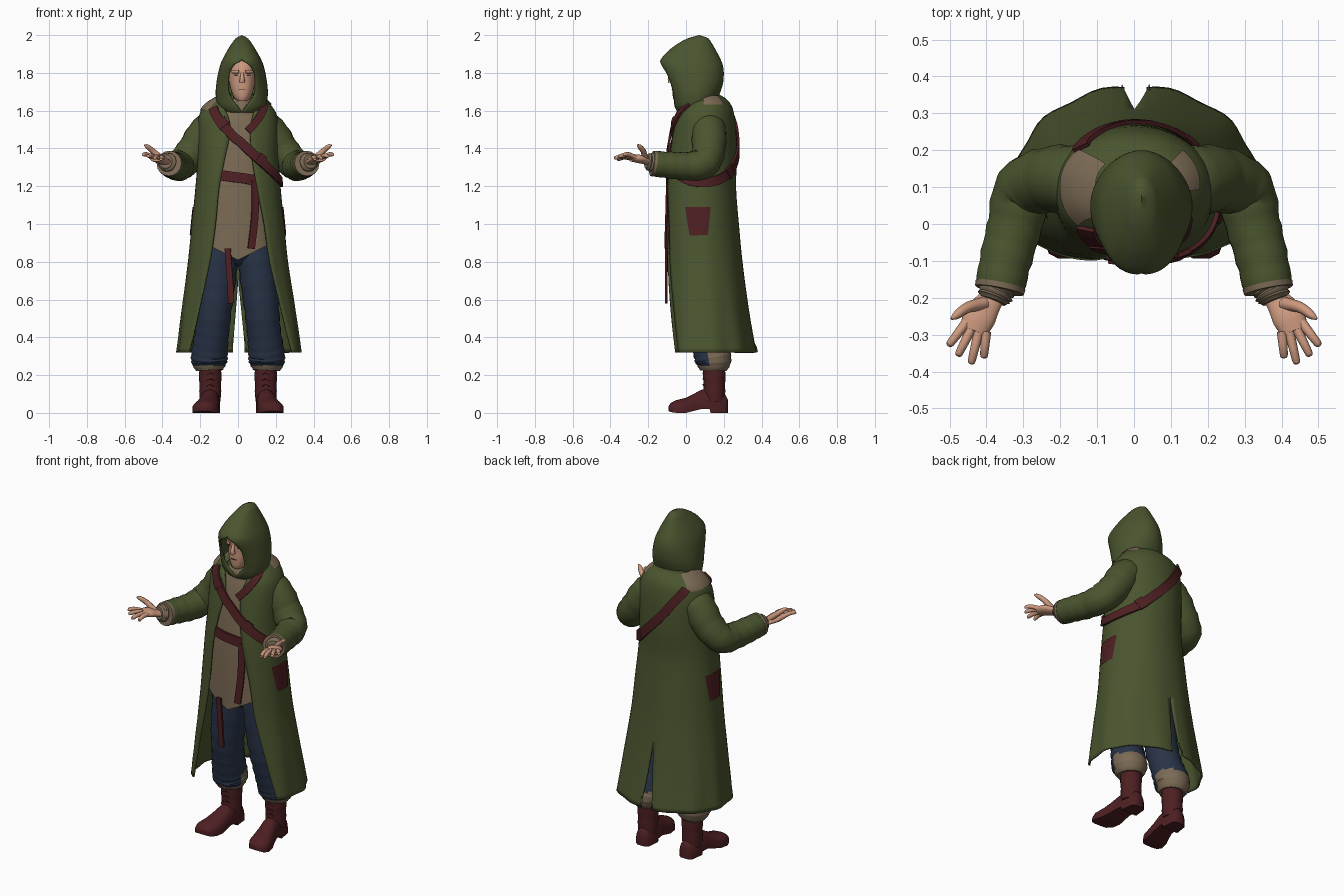
import bpy, bmesh
from math import sin, cos, asin, pi, radians, copysign
from mathutils import Vector

cube = bpy.data.objects.get("Cube")
if cube:
    bpy.data.objects.remove(cube, do_unlink=True)


def material(name, rgb):
    m = bpy.data.materials.new(name)
    m.use_nodes = True
    m.diffuse_color = (*rgb, 1)
    bsdf = m.node_tree.nodes["Principled BSDF"]
    bsdf.inputs["Base Color"].default_value = (*rgb, 1)
    bsdf.inputs["Roughness"].default_value = 0.9
    return m


GREEN = material("olive cloth", (0.069, 0.09, 0.028))
TAN = material("tan cloth", (0.20, 0.145, 0.09))
NAVY = material("navy cloth", (0.022, 0.034, 0.064))
RED = material("dark red leather", (0.075, 0.014, 0.016))
SKIN = material("skin", (0.61, 0.32, 0.21))
DARK = material("dark brown", (0.05, 0.02, 0.015))


def finish(name, bm, mats):
    mesh = bpy.data.meshes.new(name)
    bm.to_mesh(mesh)
    bm.free()
    for m in mats:
        mesh.materials.append(m)
    ob = bpy.data.objects.new(name, mesh)
    bpy.context.collection.objects.link(ob)
    bpy.ops.object.select_all(action='DESELECT')
    ob.select_set(True)
    bpy.context.view_layer.objects.active = ob
    bpy.ops.object.shade_smooth_by_angle(angle=radians(50))
    return ob


def at(rows, t):
    """Smooth interpolation of rows whose first entry is the parameter."""
    t = min(max(t, rows[0][0]), rows[-1][0])
    i = 0
    while i < len(rows) - 2 and t > rows[i + 1][0]:
        i += 1
    a, b = rows[i], rows[i + 1]
    p, q = rows[max(i - 1, 0)], rows[min(i + 2, len(rows) - 1)]
    h = b[0] - a[0]
    u = (t - a[0]) / h
    out = []
    for k in range(1, len(a)):
        m0 = (b[k] - p[k]) / (b[0] - p[0]) * h
        m1 = (q[k] - a[k]) / (q[0] - a[0]) * h
        c, d = b[k] - a[k], m0 + m1
        out.append(a[k] + u * (m0 + u * (3 * c - m0 - d + u * (d - 2 * c))))
    return out


def surf(rows, th, z):
    """Point on a garment: flattened in front, elliptical behind."""
    cx, rx, yf, yb = at(rows, z)[:4]
    e = 0.83 if sin(th) < 0 else 1
    x, y = [copysign(abs(v) ** e, v) for v in (cos(th), sin(th))]
    return Vector((cx + rx * x, (yf + yb) / 2 + (yb - yf) / 2 * y, z))


def surf_normal(rows, th, z):
    along = surf(rows, th + 0.02, z) - surf(rows, th - 0.02, z)
    up = surf(rows, th, z + 0.005) - surf(rows, th, z - 0.005)
    return along.cross(up).normalized()


def shell(name, rows, mat, steps, half=24, slit=0, fold=0, hem=0, thick=0):
    """Garment wall: rows are z, centre x, half width, front y, back y, gaps at -x and +x."""
    bm = bmesh.new()
    z0, z1 = rows[0][0], rows[-1][0]
    grid = []
    for j in range(steps + 1):
        z = z0 + (z1 - z0) * j / steps
        v = at(rows, z)
        gaps = v[4:] if len(v) > 4 else (0, 0)
        lo, hi = [asin(min(1, max(0, g) / v[1]) ** 1.2) for g in gaps]
        a, b = hi - pi / 2, 1.5 * pi - lo
        ths = [a + (pi / 2 - a) * i / half for i in range(half + 1)]
        ths += [pi / 2 + (b - pi / 2) * i / half for i in range(half + 1)]
        line = []
        for i, th in enumerate(ths):
            p = surf(rows, th, z)
            k = 1 + fold * max(0, 0.95 - z) * sin(11 * th)
            p.x, p.y = p.x * k, 0.1 + (p.y - 0.1) * k
            if i in (half, half + 1):
                p.x += (1 if i == half else -1) * slit * max(0, 0.7 - z)
            p.z += hem * abs(p.x) * max(0, 1 - (z - z0) / 0.3)
            line.append(bm.verts.new(p))
        grid.append(line)
    for r, s in zip(grid, grid[1:]):
        for i in range(2 * half + 1):
            if i != half:
                bm.faces.new((r[i], r[i + 1], s[i + 1], s[i]))
    bmesh.ops.remove_doubles(bm, verts=bm.verts, dist=0.0004)
    ob = finish(name, bm, [mat])
    if thick:
        mod = ob.modifiers.new("thickness", 'SOLIDIFY')
        mod.thickness, mod.offset = thick, -1
    return ob


def skin_rings(name, rings, mats):
    bm = bmesh.new()
    vs = [[bm.verts.new(p) for p in r] for r in rings]
    n = len(vs[0])
    for r, s in zip(vs, vs[1:]):
        for i in range(n):
            bm.faces.new((r[i], r[(i + 1) % n], s[(i + 1) % n], s[i]))
    bm.faces.new(vs[0])
    bm.faces.new(vs[-1])
    bmesh.ops.recalc_face_normals(bm, faces=bm.faces)
    return finish(name, bm, mats)


def tube(name, pts, mats, sides=16, flat=1, wrinkle=0, sub=4):
    """Round limb through points x, y, z, radius."""
    keys = [(i, *p) for i, p in enumerate(pts)]
    path = [at(keys, k / sub) for k in range((len(pts) - 1) * sub + 1)]
    pos = [Vector(p[:3]) for p in path]
    rings, side = [], None
    for k, p in enumerate(pos):
        t = (pos[min(k + 1, len(pos) - 1)] - pos[max(k - 1, 0)]).normalized()
        if side is None:
            side = t.cross(Vector((0, 1, 0) if abs(t.z) > 0.8 else (0, 0, 1)))
        side = (side - t * side.dot(t)).normalized()
        up = side.cross(t)
        r = path[k][3] * (1 + wrinkle * sin(2.3 * k))
        rings.append([p + side * r * cos(a) + up * r * flat * sin(a)
                      for a in (2 * pi * i / sides for i in range(sides))])
    return skin_rings(name, rings, mats)


def strap(name, rows, path, half, mat=RED, lift=0.008, thick=0.006):
    """Leather strip lying on a garment, through (angle, height) points."""
    keys = [(i, *p) for i, p in enumerate(path)]
    pos, nor = [], []
    for k in range((len(path) - 1) * 8 + 1):
        a, z = at(keys, k / 8)
        n = surf_normal(rows, radians(a), z)
        pos.append(surf(rows, radians(a), z) + n * lift)
        nor.append(n)
    rings = []
    for k, (p, n) in enumerate(zip(pos, nor)):
        w = (pos[min(k + 1, len(pos) - 1)] - pos[max(k - 1, 0)]).cross(n).normalized() * half
        n = n * thick
        rings.append([p - w - n, p + w - n, p + w + n, p - w + n])
    return skin_rings(name, rings, [mat])


def patch(name, rows, a0, a1, z0, z1, mat, taper=0):
    bm = bmesh.new()
    grid, mid = [], (a0 + a1) / 2
    for j in range(9):
        k = 1 - taper * (1 - j / 8)
        z = z0 + (z1 - z0) * j / 8
        ths = [radians(mid + (a0 - mid + (a1 - a0) * i / 12) * k) for i in range(13)]
        grid.append([bm.verts.new(surf(rows, th, z) + surf_normal(rows, th, z) * 0.005) for th in ths])
    for r, s in zip(grid, grid[1:]):
        for i in range(12):
            bm.faces.new((r[i], r[i + 1], s[i + 1], s[i]))
    return finish(name, bm, [mat])


# Long open coat with a slit at the back
coat = [(0.32, 0.005, 0.33, -0.145, 0.375, 0.27, 0.285), (0.55, 0.003, 0.30, -0.13, 0.335, 0.21, 0.23),
        (0.80, 0, 0.265, -0.12, 0.30, 0.15, 0.17), (1.0, 0, 0.245, -0.115, 0.28, 0.12, 0.14),
        (1.2, 0, 0.225, -0.11, 0.265, 0.10, 0.10), (1.35, 0, 0.215, -0.095, 0.27, 0.07, 0.075),
        (1.5, 0, 0.215, -0.07, 0.265, 0.04, 0.065), (1.58, 0, 0.205, -0.05, 0.255, 0.055, 0.08),
        (1.63, 0, 0.175, -0.02, 0.24, 0.08, 0.09), (1.67, 0.01, 0.125, 0, 0.205, 0.07, 0.07),
        (1.69, 0.01, 0.08, 0.02, 0.17, 0.05, 0.05)]
shell("coat", coat, GREEN, 56, slit=0.09, fold=0.025, thick=0.01)

# Tunic with a pointed hem, and its collar
tunic = [(0.81, 0, 0.20, -0.098, 0.22), (1.0, 0, 0.19, -0.098, 0.22), (1.2, 0, 0.18, -0.094, 0.22),
         (1.4, 0, 0.17, -0.078, 0.22), (1.55, 0, 0.15, -0.05, 0.2), (1.63, 0.01, 0.07, -0.02, 0.12)]
shell("tunic", tunic, TAN, 24, hem=0.5)
tube("collar", [(0.02, 0.03, 1.58, 0.075), (0.02, 0.03, 1.62, 0.065), (0.02, 0.03, 1.65, 0.05)],
     [TAN], wrinkle=0.04)

# Hood, closed under the chin
hood = [(1.59, 0.02, 0.095, -0.045, 0.14, 0, 0), (1.62, 0.02, 0.125, -0.06, 0.15, 0.02, 0.02),
        (1.68, 0.02, 0.138, -0.075, 0.175, 0.064, 0.064), (1.74, 0.02, 0.135, -0.095, 0.195, 0.072, 0.072),
        (1.80, 0.02, 0.125, -0.12, 0.2, 0.066, 0.066), (1.84, 0.02, 0.115, -0.135, 0.195, 0.042, 0.042),
        (1.87, 0.02, 0.103, -0.134, 0.184, 0, 0), (1.92, 0.02, 0.076, -0.09, 0.158, 0, 0),
        (1.96, 0.02, 0.05, -0.035, 0.135, 0, 0), (1.985, 0.02, 0.03, 0.015, 0.115, 0, 0),
        (2.0, 0.02, 0.0003, 0.07, 0.0705, 0, 0)]
shell("hood", hood, GREEN, 44, half=20, thick=0.009)

# Head and face
head = [(1.65, 0.022, 0.025, -0.06, 0.06), (1.665, 0.022, 0.042, -0.068, 0.08), (1.71, 0.022, 0.06, -0.073, 0.1),
        (1.76, 0.022, 0.07, -0.074, 0.12), (1.81, 0.022, 0.07, -0.076, 0.13), (1.86, 0.022, 0.06, -0.06, 0.12),
        (1.90, 0.022, 0.03, -0.02, 0.08)]
shell("head", head, SKIN, 18, half=12)
tube("neck", [(0.02, 0.04, 1.56, 0.05), (0.02, 0.03, 1.70, 0.045)], [SKIN])
tube("nose", [(0.022, -0.072, 1.8, 0.008), (0.022, -0.084, 1.77, 0.012), (0.022, -0.08, 1.752, 0.015)], [SKIN], 8)
strap("mouth", head, [(-103, 1.713), (-77, 1.713)], 0.002, DARK, 0.001, 0.002)
for name, a in (("right", -116), ("left", -64)):
    strap(name + "_eye", head, [(a - 9, 1.788), (a + 9, 1.788)], 0.003, DARK, 0.001, 0.002)
    strap(name + "_brow", head, [(a - 15, 1.806), (a + 15, 1.806)], 0.008, SKIN, 0.004, 0.005)

# Leather straps, belt and hanging belt ends
sash = [(-128, 1.61), (-102, 1.5), (-73, 1.37), (-28, 1.25), (8, 1.22), (45, 1.26), (70, 1.34),
        (95, 1.44), (118, 1.55), (138, 1.615)]
strap("sash", coat, sash, 0.025)
strap("sash_upper_buckle", coat, [(-112, 1.55), (-105, 1.515)], 0.03, lift=0.012)
strap("sash_lower_buckle", coat, [(-66, 1.35), (-56, 1.325)], 0.03, lift=0.012)
strap("sash_back_buckle", coat, [(46, 1.262), (56, 1.292)], 0.031, lift=0.012)
strap("shoulder_strap", coat, [(-42, 1.635), (-58, 1.58), (-80, 1.49)], 0.02)
strap("belt", tunic, [(-140, 1.27), (-90, 1.245), (-40, 1.215)], 0.027)
strap("belt_end", tunic, [(-65, 1.23), (-67, 1.05), (-74, 0.87)], 0.019, lift=0.012)
strap("lower_belt_end", tunic, [(-102, 0.87), (-99, 0.72), (-97, 0.58)], 0.016)

# Cloth and leather patches on the coat
patch("right_shoulder_patch", coat, 140, 225, 1.6, 1.676, TAN)
patch("left_shoulder_patch", coat, -5, 42, 1.63, 1.676, TAN)
patch("left_side_patch", coat, -21, 15, 0.94, 1.09, RED, 0.35)
patch("right_side_patch", coat, 161, 196, 0.94, 1.09, RED, 0.35)

tube("hips", [(0, 0.08, 0.78, 0.07), (0, 0.08, 0.86, 0.15), (0, 0.08, 1.0, 0.16)], [NAVY], flat=0.8)

for s, label in ((1, "left_"), (-1, "right_")):
    def limb(name, pts, mats, **kw):
        return tube(label + name, [(s * p[0], *p[1:]) for p in pts], mats, **kw)

    # Sleeve, cuff and hand with the palm up
    limb("sleeve", [(0.10, 0.115, 1.53, 0.08), (0.168, 0.12, 1.485, 0.093), (0.235, 0.12, 1.39, 0.088),
                    (0.298, 0.09, 1.318, 0.083), (0.322, 0, 1.306, 0.075), (0.346, -0.09, 1.312, 0.071),
                    (0.364, -0.175, 1.32, 0.067)], [GREEN], sides=20, wrinkle=0.03)
    limb("cuff_edge", [(0.362, -0.165, 1.319, 0.069), (0.365, -0.18, 1.321, 0.067)], [TAN])
    limb("undersleeve", [(0.365, -0.17, 1.324, 0.045), (0.376, -0.19, 1.328, 0.048), (0.383, -0.208, 1.331, 0.038)],
         [TAN], wrinkle=0.08)
    limb("palm", [(0.378, -0.19, 1.328, 0.032), (0.395, -0.215, 1.333, 0.036), (0.418, -0.25, 1.345, 0.045),
                  (0.435, -0.29, 1.35, 0.038)], [SKIN], flat=0.5)
    limb("thumb", [(0.405, -0.215, 1.345, 0.018), (0.45, -0.226, 1.385, 0.015), (0.48, -0.246, 1.41, 0.012),
                   (0.495, -0.257, 1.418, 0.004)], [SKIN], sides=8)
    tips = ((0.503, -0.33, 1.37), (0.478, -0.358, 1.36), (0.442, -0.38, 1.35), (0.407, -0.364, 1.342))
    for i, tip in enumerate(tips):
        base = Vector((0.455 - 0.018 * i, -0.268 - 0.008 * i, 1.352))
        end = Vector(tip)
        mid = base.lerp(end, 0.55) + Vector((0, 0, 0.006))
        limb("finger_%d" % (i + 1), [(*base, 0.014), (*mid, 0.012), (*base.lerp(end, 0.93), 0.01), (*end, 0.004)],
             [SKIN], sides=8)

    # Trouser leg with a turned tan cuff
    leg = limb("trouser_leg", [(0.09, 0.08, 0.92, 0.105), (0.105, 0.075, 0.75, 0.10), (0.125, 0.08, 0.55, 0.092),
                               (0.138, 0.105, 0.42, 0.09), (0.15, 0.135, 0.32, 0.096), (0.152, 0.145, 0.27, 0.095),
                               (0.15, 0.145, 0.225, 0.072)], [NAVY, TAN], sides=24, wrinkle=0.03, sub=5)
    for f in leg.data.polygons:
        c = f.center
        if c.z < 0.25 or (c.z < 0.33 and c.y > 0.12):
            f.material_index = 1

    # Boot: shaft, foot and laces
    limb("boot_shaft", [(0.147, 0.148, 0.27, 0.062), (0.147, 0.15, 0.17, 0.058), (0.147, 0.15, 0.06, 0.056)],
         [RED], wrinkle=0.03)
    sections = [(0.222, 0.145, 0.025, 0.07, 0), (0.207, 0.145, 0.043, 0.10, 0), (0.13, 0.147, 0.052, 0.13, 0),
                (0.125, 0.147, 0.052, 0.13, 0.02), (0.08, 0.151, 0.051, 0.122, 0.02), (0.04, 0.158, 0.057, 0.1, 0.01),
                (0, 0.166, 0.065, 0.08, 0), (-0.05, 0.176, 0.066, 0.068, 0), (-0.08, 0.181, 0.05, 0.054, 0.004),
                (-0.093, 0.183, 0.024, 0.035, 0.01)]
    rings = []
    for y, cx, w, h, b in sections:
        arc = [pi * i / 12 for i in range(13)]
        rings.append([(s * (cx - w), y, b), (s * (cx + w), y, b)] +
                     [(s * (cx + w * cos(a)), y, b + 0.018 + (h - b - 0.018) * sin(a) ** 0.8) for a in arc])
    skin_rings(label + "boot_foot", rings, [RED])
    for i in range(3):
        z = 0.14 + 0.03 * i
        limb("lace_%d" % (i + 1), [(0.125, 0.098, z, 0.004), (0.147, 0.091, z + 0.01, 0.004),
                                   (0.169, 0.098, z, 0.004)], [RED], sides=6)
